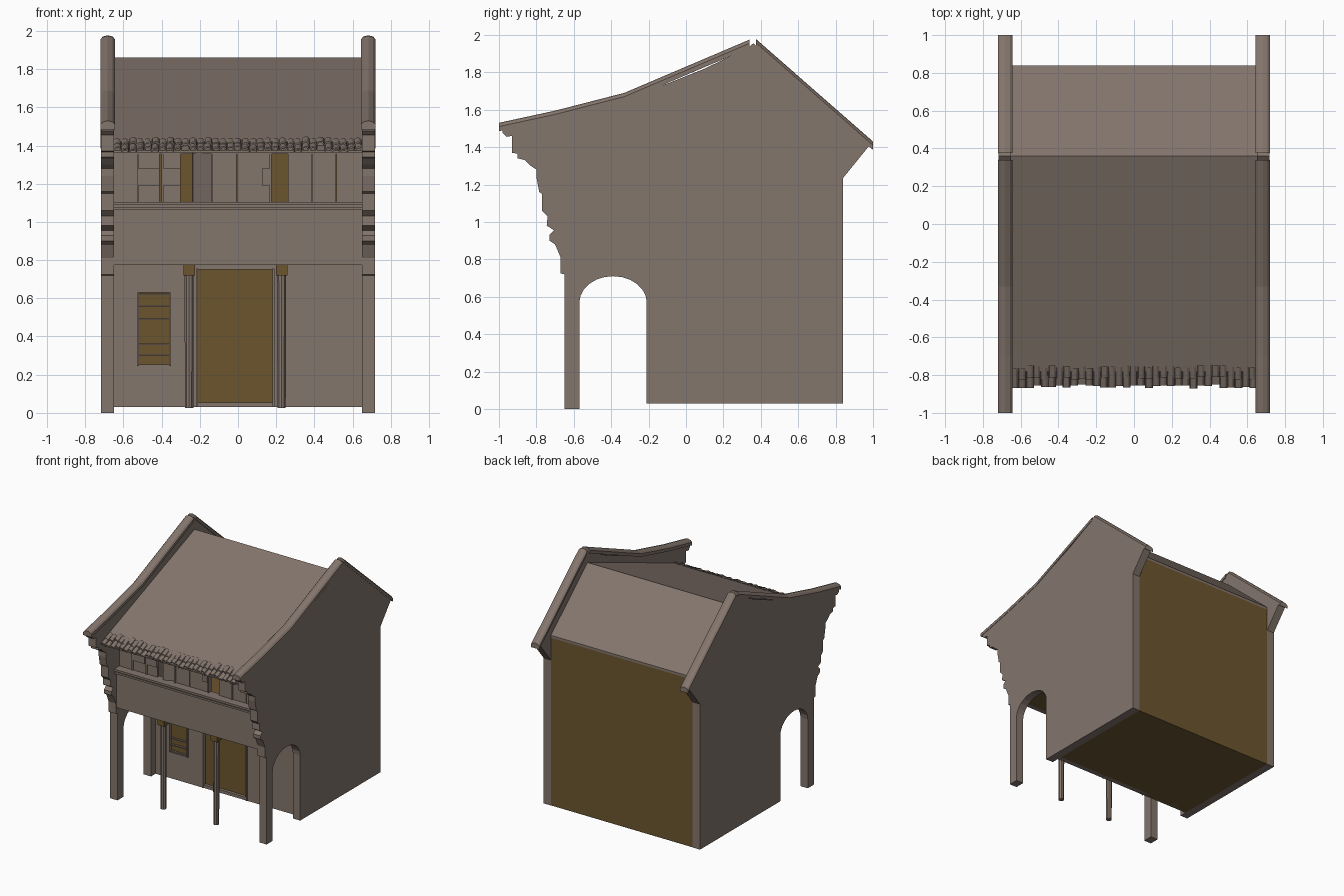
import bpy, bmesh, math, random
from mathutils import Matrix, Vector

if "Cube" in bpy.data.objects:
    bpy.data.objects.remove(bpy.data.objects["Cube"])
random.seed(4)


def material(name, rgb):
    m = bpy.data.materials.new(name)
    m.diffuse_color = (*rgb, 1)
    m.use_nodes = True
    m.node_tree.nodes["Principled BSDF"].inputs["Base Color"].default_value = m.diffuse_color
    return m


STONE = material("warm grey plaster", (0.23, 0.18, 0.152))
WOOD = material("ochre brown wood", (0.15, 0.09, 0.028))


def finish(name, bm, mat):
    bmesh.ops.recalc_face_normals(bm, faces=bm.faces)
    me = bpy.data.meshes.new(name)
    bm.to_mesh(me)
    bm.free()
    me.materials.append(mat)
    ob = bpy.data.objects.new(name, me)
    bpy.context.collection.objects.link(ob)
    return ob


def box(name, x, y, z, mat=STONE, turn=0):
    bm = bmesh.new()
    bmesh.ops.create_cube(bm, size=1)
    c = Vector(((x[0] + x[1]) / 2, (y[0] + y[1]) / 2, (z[0] + z[1]) / 2))
    bm.transform(Matrix.Translation(c) @ Matrix.Rotation(turn, 4, 'Z')
                 @ Matrix.Diagonal((x[1] - x[0], y[1] - y[0], z[1] - z[0], 1)))
    return finish(name, bm, mat)


def prism(name, pts, x0, x1, mat=STONE):
    """Extrude a (y, z) outline along x."""
    bm = bmesh.new()
    face = bm.faces.new([bm.verts.new((x0, y, z)) for y, z in pts])
    ext = bmesh.ops.extrude_face_region(bm, geom=[face])
    bmesh.ops.translate(bm, vec=(x1 - x0, 0, 0),
                        verts=[v for v in ext['geom'] if isinstance(v, bmesh.types.BMVert)])
    return finish(name, bm, mat)


def sweep(name, path, section, cx):
    """Sweep an (x, z) section along a (y, z) path."""
    bm = bmesh.new()
    rings = [[bm.verts.new((cx + sx, y, z + sz)) for sx, sz in section] for y, z in path]
    n = len(section)
    for a, b in zip(rings, rings[1:]):
        for i in range(n):
            bm.faces.new((a[i], a[(i + 1) % n], b[(i + 1) % n], b[i]))
    bm.faces.new(rings[0])
    bm.faces.new(rings[-1])
    return finish(name, bm, STONE)


# Side walls: arcade arch, stepped front bracket and curved gable
arch = [(-0.39 - 0.18 * math.cos(a), 0.57 + 0.14 * math.sin(a))
        for a in (math.pi * i / 12 for i in range(13))]
wall = [(-0.65, 0), (-0.57, 0)] + arch + [
    (-0.21, 0.03), (0.84, 0.03), (0.84, 1.235), (0.99, 1.42), (0.36, 1.955),
    (0.33, 1.93), (0.1, 1.82), (-0.1, 1.74), (-0.33, 1.67), (-0.68, 1.575),
    (-0.985, 1.51), (-0.98, 1.475), (-0.96, 1.455), (-0.93, 1.46), (-0.93, 1.37),
    (-0.9, 1.365), (-0.9, 1.34), (-0.86, 1.33), (-0.83, 1.3), (-0.8, 1.28),
    (-0.8, 1.24), (-0.785, 1.16), (-0.77, 1.15), (-0.77, 1.06), (-0.74, 1.03),
    (-0.745, 0.98), (-0.72, 0.965), (-0.705, 0.955), (-0.73, 0.93), (-0.73, 0.9),
    (-0.7, 0.88), (-0.67, 0.81), (-0.67, 0.725), (-0.65, 0.72)]
cap = [(-0.038, -0.025), (-0.038, 0), (-0.026, 0.013), (0, 0.02),
       (0.026, 0.013), (0.038, 0), (0.038, -0.025)]
for side, s in (("left", -1), ("right", 1)):
    prism(side + "_side_wall", wall, s * 0.65, s * 0.717)
    sweep(side + "_front_gable_cap",
          [(-1, 1.51), (-0.7, 1.575), (-0.33, 1.67), (0.34, 1.955)], cap, s * 0.682)
    sweep(side + "_rear_gable_cap", [(0.375, 1.957), (1, 1.41)], cap, s * 0.682)

# Roof planes
SLOPE = 0.385


def roof_z(y):
    return 1.86 - SLOPE * (0.36 - y)


prism("front_roof", [(0.36, 1.86), (-0.78, roof_z(-0.78)), (-0.78, roof_z(-0.78) - 0.02),
                     (0.36, 1.84)], -0.65, 0.65)
prism("rear_roof", [(0.36, 1.86), (0.84, 1.44), (0.84, 1.42), (0.36, 1.84)], -0.65, 0.65)

# Eaves tiles: two uneven rows of half-round tiles
N = 33
bm = bmesh.new()
for row in range(2):
    for i in range(N):
        if row and random.random() < 0.08:
            continue
        x = -0.63 + 1.26 * i / (N - 1) + random.uniform(-0.003, 0.003)
        y0 = -0.755 - 0.045 * row + random.uniform(-0.008, 0.008)
        y1 = y0 - 0.062
        lift = -0.01 - 0.008 * row + random.uniform(-0.004, 0.004)
        rings = []
        for y in (y0, y1):
            ring = []
            for r in (0.021, 0.014):
                angs = [math.pi * k / 5 for k in range(6)]
                for a in (angs if r > 0.02 else reversed(angs)):
                    ring.append(bm.verts.new((x + r * math.cos(a), y,
                                              roof_z(y) + lift + r * math.sin(a))))
            rings.append(ring)
        a, b = rings
        for k in range(12):
            bm.faces.new((a[k], a[(k + 1) % 12], b[(k + 1) % 12], b[k]))
        bm.faces.new(a)
        bm.faces.new(b)
finish("eaves_tiles", bm, STONE)
prism("eaves_board", [(-0.77, roof_z(-0.77) - 0.02), (-0.85, roof_z(-0.85) - 0.02),
                      (-0.85, roof_z(-0.85) - 0.03), (-0.77, roof_z(-0.77) - 0.03)],
      -0.65, 0.65)

# Room shell: rear wall, ground floor and upper floor underside
box("rear_wall", (-0.65, 0.65), (0.82, 0.838), (0.03, 1.43), WOOD)
box("ground_floor", (-0.65, 0.65), (-0.14, 0.83), (0.03, 0.045), WOOD)
box("upper_floor", (-0.65, 0.65), (-0.64, 0.82), (0.775, 0.79), WOOD)

# Balcony front and ledge
box("balcony_front", (-0.65, 0.65), (-0.665, -0.63), (0.775, 1.08))
box("balcony_ledge_lower", (-0.65, 0.65), (-0.685, -0.62), (1.063, 1.078))
box("balcony_ledge_upper", (-0.65, 0.65), (-0.695, -0.6), (1.088, 1.105))
box("balcony_ledge_core", (-0.65, 0.65), (-0.675, -0.62), (1.078, 1.088))

# Ground floor facade around the window and the doorway
FY = (-0.15, -0.11)
for name, x, z in (("facade_left", (-0.65, -0.53), (0.03, 0.78)),
                   ("facade_middle", (-0.35, -0.22), (0.03, 0.78)),
                   ("facade_right", (0.19, 0.65), (0.03, 0.78)),
                   ("facade_below_window", (-0.53, -0.35), (0.03, 0.245)),
                   ("facade_above_window", (-0.53, -0.35), (0.63, 0.78)),
                   ("door_lintel", (-0.22, 0.19), (0.75, 0.78)),
                   ("door_threshold", (-0.22, 0.19), (0.03, 0.055))):
    box(name, x, FY, z)
box("door", (-0.22, 0.19), (-0.125, -0.115), (0.05, 0.755), WOOD)
box("window_panel", (-0.53, -0.35), (-0.13, -0.12), (0.24, 0.635), WOOD)

# Window frame and slats
for i, z in enumerate((0.25, 0.305, 0.36, 0.49, 0.56, 0.622)):
    box("window_slat_%d" % i, (-0.53, -0.35), (-0.145, -0.125), (z - 0.004, z + 0.004))
for side, x in (("left", -0.524), ("right", -0.356)):
    box("window_jamb_" + side, (x - 0.006, x + 0.006), (-0.158, -0.125), (0.245, 0.63))
for side, x in (("left", -0.215), ("right", 0.185)):
    box("door_jamb_" + side, (x - 0.005, x + 0.005), (-0.158, -0.12), (0.03, 0.755))

# Arcade columns with wooden capitals
for side, x in (("left", -0.256), ("right", 0.228)):
    bm = bmesh.new()
    bmesh.ops.create_cone(bm, cap_ends=True, segments=10, radius1=0.023, radius2=0.025,
                          depth=0.70, matrix=Matrix.Translation((x, -0.61, 0.375)))
    finish(side + "_column", bm, STONE)
    box(side + "_capital", (x - 0.03, x + 0.03), (-0.645, -0.575), (0.72, 0.775), WOOD)

# Upper window row: fixed panels, shutters, gaps left open
WY = (-0.625, -0.605)
for i, x in enumerate(((-0.65, -0.53), (-0.52, -0.412), (-0.39, -0.30), (-0.13, -0.008),
                       (-0.004, 0.125), (0.125, 0.165), (0.262, 0.383), (0.393, 0.513),
                       (0.517, 0.65))):
    box("upper_panel_%d" % i, x, WY, (1.10, 1.36))
for i, x in enumerate((-0.525, -0.396, -0.135, 0.17, 0.388)):
    box("upper_mullion_%d" % i, (x - 0.005, x + 0.005), (-0.635, -0.6), (1.10, 1.36))
for i, x in enumerate(((-0.52, -0.41), (-0.39, -0.30), (0.125, 0.165))):
    box("shutter_rail_%d" % i, x, (-0.64, -0.62), (1.19, 1.28))
box("open_shutter", (-0.245, -0.13), (-0.62, -0.608), (1.10, 1.36), STONE, 0.45)
box("upper_lintel", (-0.65, 0.65), (-0.63, -0.6), (1.355, 1.47))
